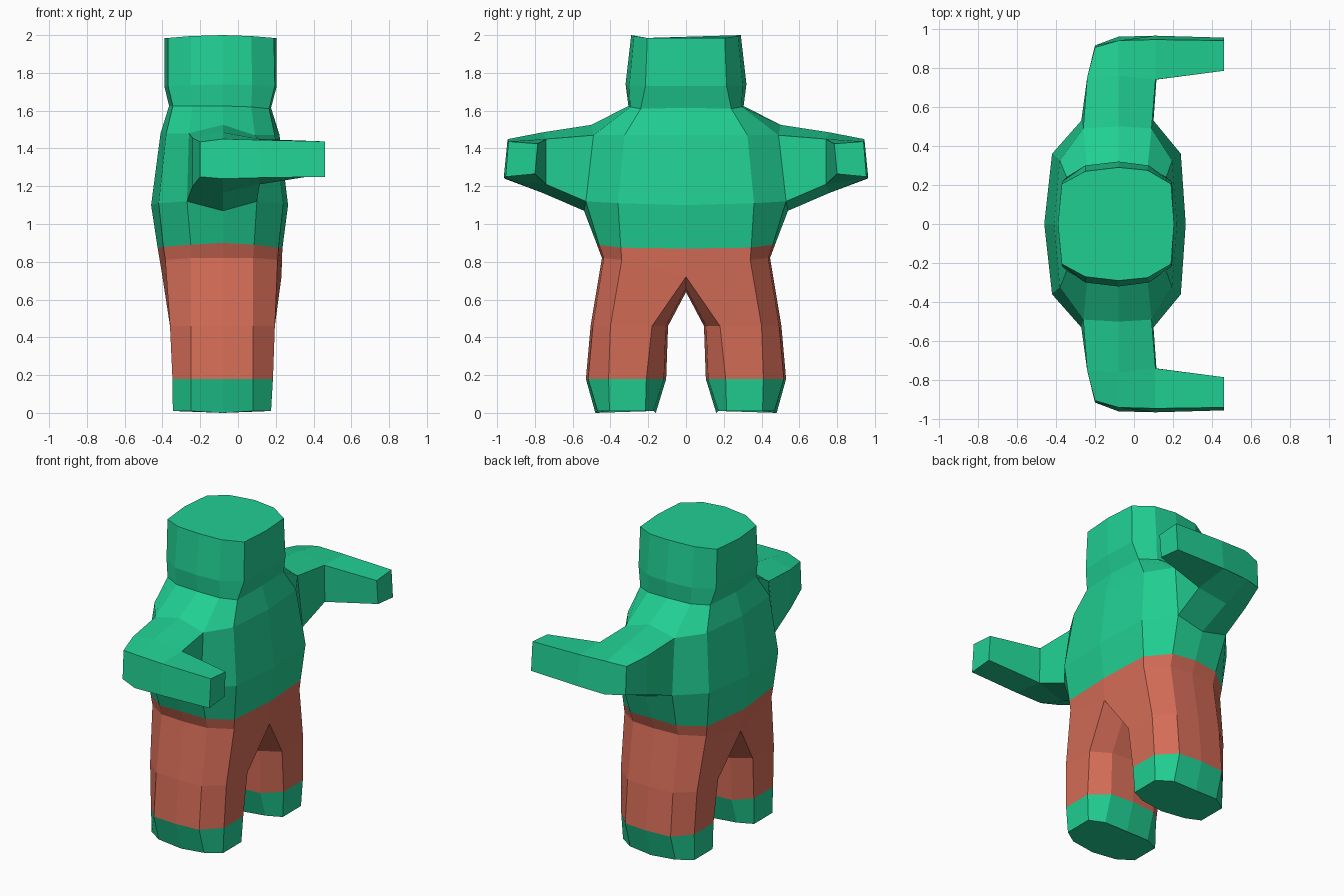
import bpy, bmesh
from mathutils import Vector

cube = bpy.data.objects.get("Cube")
if cube:
    bpy.data.objects.remove(cube, do_unlink=True)


def material(name, rgb):
    m = bpy.data.materials.new(name)
    m.use_nodes = True
    m.diffuse_color = (*rgb, 1)
    bsdf = m.node_tree.nodes["Principled BSDF"]
    bsdf.inputs["Base Color"].default_value = (*rgb, 1)
    bsdf.inputs["Roughness"].default_value = 0.8
    return m


GREEN = material("green", (0.015, 0.62, 0.29))
RED = material("terracotta", (0.66, 0.15, 0.095))


def flip(ring):
    return [(x, -y, z) for x, y, z in ring]


def whole(half):
    """Complete a half ring (front centre to back centre) by mirroring it."""
    return half + flip(half[-2:0:-1])


def add_loft(bm, rings, cap_start=True, cap_end=True, skip=()):
    """Skin a list of closed rings; skip holds (ring, side) quads to leave open."""
    vs = [[bm.verts.new(p) for p in r] for r in rings]
    n = len(vs[0])
    for i in range(len(vs) - 1):
        for j in range(n):
            if (i, j) not in skip:
                k = (j + 1) % n
                bm.faces.new((vs[i][j], vs[i][k], vs[i + 1][k], vs[i + 1][j]))
    if cap_start:
        bm.faces.new(vs[0])
    if cap_end:
        bm.faces.new(vs[-1])
    return vs


def finish(bm, name, mat):
    bmesh.ops.remove_doubles(bm, verts=bm.verts[:], dist=0.0005)
    bmesh.ops.recalc_face_normals(bm, faces=bm.faces[:])
    me = bpy.data.meshes.new(name)
    bm.to_mesh(me)
    bm.free()
    me.materials.append(mat)
    ob = bpy.data.objects.new(name, me)
    bpy.context.collection.objects.link(ob)
    return ob


def loft(name, mat, rings):
    bm = bmesh.new()
    add_loft(bm, rings)
    return finish(bm, name, mat)


# Half rings: front centre, front corner, three side points, back corner, back centre
crown = [(.205, 0, 1.985), (.19, .205, 1.985), (.07, .275, 1.995), (-.08, .29, 2),
         (-.25, .27, 1.995), (-.37, .205, 1.985), (-.39, 0, 1.985)]
jaw = [(.205, 0, 1.73), (.195, .215, 1.73), (.075, .30, 1.735), (-.08, .32, 1.74),
       (-.25, .30, 1.735), (-.37, .215, 1.73), (-.39, 0, 1.73)]
neck = [(.175, 0, 1.615), (.165, .24, 1.61), (.07, .295, 1.62), (-.08, .305, 1.625),
        (-.24, .295, 1.625), (-.345, .24, 1.625), (-.365, 0, 1.625)]
shoulder = [(.22, 0, 1.47), (.195, .325, 1.47), (.09, .49, 1.47), (-.08, .50, 1.525),
            (-.26, .49, 1.48), (-.38, .325, 1.48), (-.41, 0, 1.48)]
chest = [(.265, 0, 1.10), (.24, .36, 1.11), (.10, .53, 1.12), (-.08, .54, 1.07),
         (-.27, .53, 1.12), (-.42, .36, 1.11), (-.46, 0, 1.10)]
waist = [(.235, 0, .87), (.215, .345, .875), (.085, .46, .89), (-.08, .475, .90),
         (-.25, .46, .89), (-.395, .345, .88), (-.425, 0, .87)]
hip = [(.23, 0, .72), (.21, .34, .81), (.08, .435, .82), (-.08, .445, .82),
       (-.25, .435, .82), (-.385, .34, .81), (-.40, 0, .72)]

loft("head", GREEN, [whole(r) for r in (crown, jaw, neck)])
loft("torso", GREEN, [whole(r) for r in (neck, shoulder, chest, waist)])


def leg_ring(z, front, back, y_front, y_out, y_in, lift=0.0):
    """Ten-sided leg section; y_front holds the inner and outer front corners."""
    a, b = y_front
    return [(front, a, z), (front, b, z), (.08, y_out - .012, z), (-.08, y_out, z - lift),
            (-.25, y_out - .012, z), (back, b, z), (back, a, z),
            (-.25, y_in + .012, z), (-.08, y_in, z - lift), (.08, y_in + .012, z)]


crotch = [(-.25, 0, .66), (-.08, 0, .64), (.08, 0, .66)]
knee = leg_ring(.46, .195, -.36, (.18, .40), .505, .095)
ankle = leg_ring(.18, .185, -.347, (.21, .41), .53, .105)
sole = leg_ring(.01, .175, -.345, (.215, .405), .48, .16, .01)

# Trousers: hips splitting into two legs
bm = bmesh.new()
add_loft(bm, [whole(waist), whole(hip)], True, False)
thigh = [hip + crotch, knee, ankle]
add_loft(bm, thigh, False, True)
add_loft(bm, [flip(r) for r in thigh], False, True)
finish(bm, "trousers", RED)

# Arm sections: front top, mid top, back top, back bottom, mid bottom, front bottom
arm = [
    [shoulder[2], shoulder[3], shoulder[4], chest[4], chest[3], chest[2]],
    [(.11, .74, 1.45), (-.08, .76, 1.485), (-.24, .75, 1.455),
     (-.24, .75, 1.20), (-.08, .76, 1.165), (.115, .74, 1.21)],
    [(.11, .945, 1.445), (-.08, .94, 1.45), (-.20, .905, 1.435),
     (-.20, .915, 1.25), (-.08, .96, 1.24), (.11, .965, 1.245)],
]
hand = [(.46, .80, 1.265), (.46, .785, 1.425), (.46, .94, 1.437), (.46, .955, 1.25)]

for side, mirror in (("left", lambda r: r), ("right", flip)):
    # The model faces +x, but sides are named from the front at -y
    label = {"left": "far", "right": "near"}[side]
    loft(label + "_foot", GREEN, [mirror(ankle), mirror(sole)])

    # Upper arm with the forearm growing out of the open elbow quad
    bm = bmesh.new()
    vs = add_loft(bm, [mirror(r) for r in arm], skip={(1, 5)})
    elbow = [vs[1][5], vs[1][0], vs[2][0], vs[2][5]]
    tip = [bm.verts.new(p) for p in mirror(hand)]
    for i in range(4):
        k = (i + 1) % 4
        bm.faces.new((elbow[i], elbow[k], tip[k], tip[i]))
    bm.faces.new(tip)
    finish(bm, label + "_arm", GREEN)
